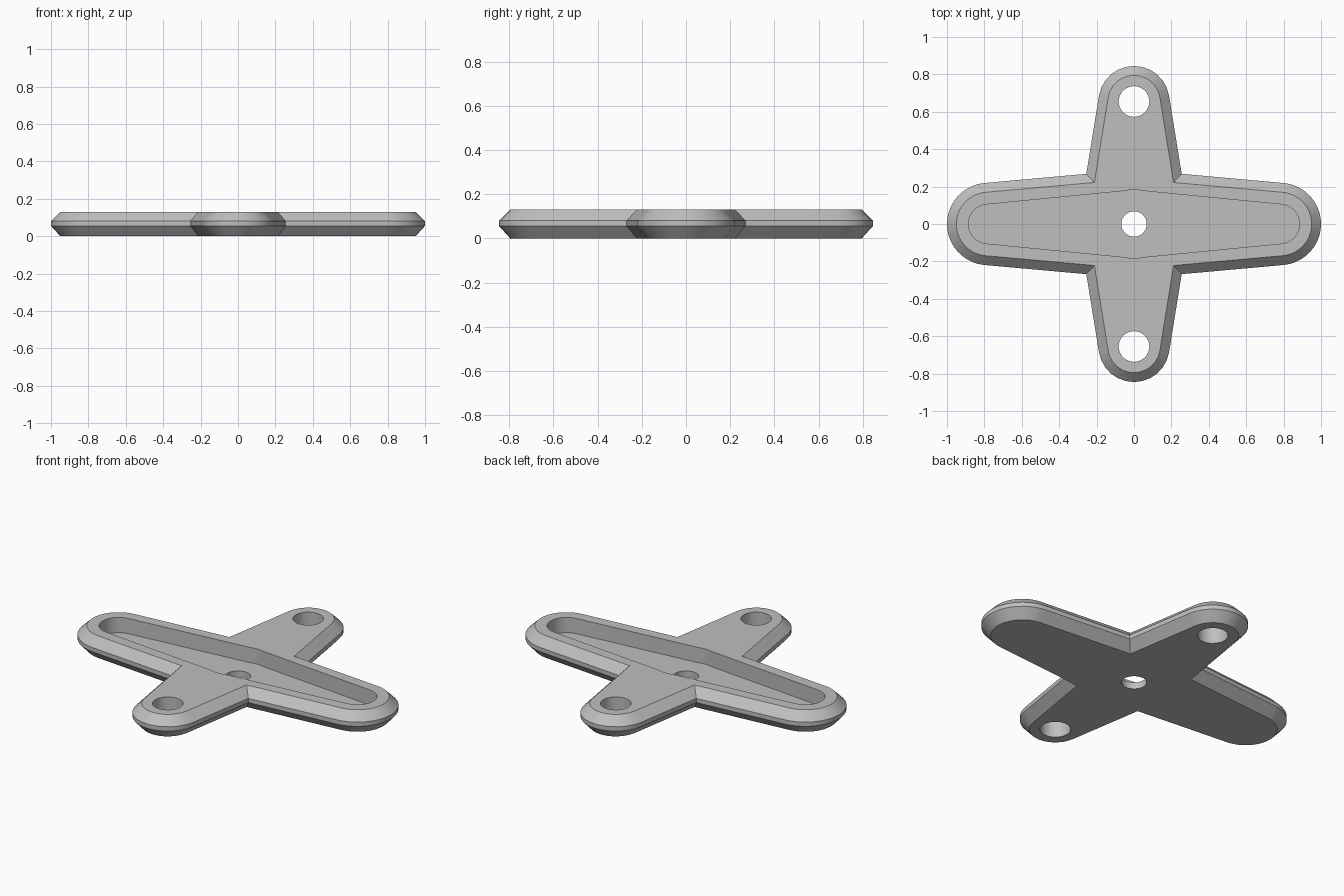
import bpy, bmesh
from math import sin, cos, pi, atan

cube = bpy.data.objects.get("Cube")
if cube:
    bpy.data.objects.remove(cube, do_unlink=True)

grey = bpy.data.materials.new("plain grey")
grey.use_nodes = True
GREY = (0.52, 0.52, 0.52, 1)
grey.diffuse_color = GREY
grey.node_tree.nodes["Principled BSDF"].inputs["Base Color"].default_value = GREY

A, B = atan(0.09), 0.16            # taper of the long and short arms
LONG, LONG_R = 0.78, 0.22          # centre and radius of the arm ends
SHORT, SHORT_R = 0.655, 0.19


def arc(cx, cy, r, start, end, steps):
    return [(cx + r * cos(start + (end - start) * i / steps),
             cy + r * sin(start + (end - start) * i / steps)) for i in range(steps + 1)]


def mirror_quadrant(q):
    """Complete a closed outline from the quarter running from +x to +y."""
    half = q + [(-x, y) for x, y in reversed(q[:-1])]
    return half + [(x, -y) for x, y in reversed(half[1:-1])]


def cross_outline(inset):
    r1, r2 = LONG_R - inset, SHORT_R - inset
    # inner corner where the two tapered edges meet
    c1, c2 = LONG * sin(A) + r1, SHORT * sin(B) + r2
    det = sin(A) * sin(B) - cos(A) * cos(B)
    corner = ((c1 * sin(B) - c2 * cos(A)) / det, (sin(A) * c2 - cos(B) * c1) / det)
    return mirror_quadrant(arc(LONG, 0, r1, 0, pi / 2 - A, 10) + [corner]
                           + arc(0, SHORT, r2, B, pi / 2, 6))


def pocket_outline():
    return mirror_quadrant(arc(LONG, 0, 0.105, 0, pi / 2 - A, 10)
                           + [(0.05, 0.177), (0.025, 0.182), (0, 0.184)])


def loft(name, rings):
    """Solid skinned through matching outlines at rising heights."""
    bm = bmesh.new()
    loops = [[bm.verts.new((x, y, z)) for x, y in pts] for pts, z in rings]
    n = len(loops[0])
    for low, high in zip(loops, loops[1:]):
        for i in range(n):
            j = (i + 1) % n
            bm.faces.new((low[i], low[j], high[j], high[i]))
    bm.faces.new(loops[0][::-1])
    bm.faces.new(loops[-1])
    mesh = bpy.data.meshes.new(name)
    bm.to_mesh(mesh)
    bm.free()
    mesh.materials.append(grey)
    obj = bpy.data.objects.new(name, mesh)
    bpy.context.collection.objects.link(obj)
    return obj


# Bevelled cross plate
plate = loft("cross_plate", [(cross_outline(0.05), 0), (cross_outline(0), 0.055),
                             (cross_outline(0), 0.08), (cross_outline(0.05), 0.13)])

# Long recess and the three through holes
cutters = [loft("recess_cutter", [(pocket_outline(), 0.04), (pocket_outline(), 0.3)])]
for y, r in ((0, 0.068), (SHORT, 0.082), (-SHORT, 0.082)):
    ring = arc(0, y, r, 0, 2 * pi, 32)[:-1]
    cutters.append(loft("hole_cutter", [(ring, -0.2), (ring, 0.4)]))

bpy.ops.object.select_all(action="DESELECT")
plate.select_set(True)
bpy.context.view_layer.objects.active = plate
for cutter in cutters:
    cutter.hide_render = True
    mod = plate.modifiers.new("cut", "BOOLEAN")
    mod.operation = "DIFFERENCE"
    mod.solver = "EXACT"
    mod.object = cutter
    bpy.ops.object.modifier_apply(modifier=mod.name)
    bpy.data.objects.remove(cutter, do_unlink=True)

bpy.ops.object.shade_smooth_by_angle(angle=pi / 6)
